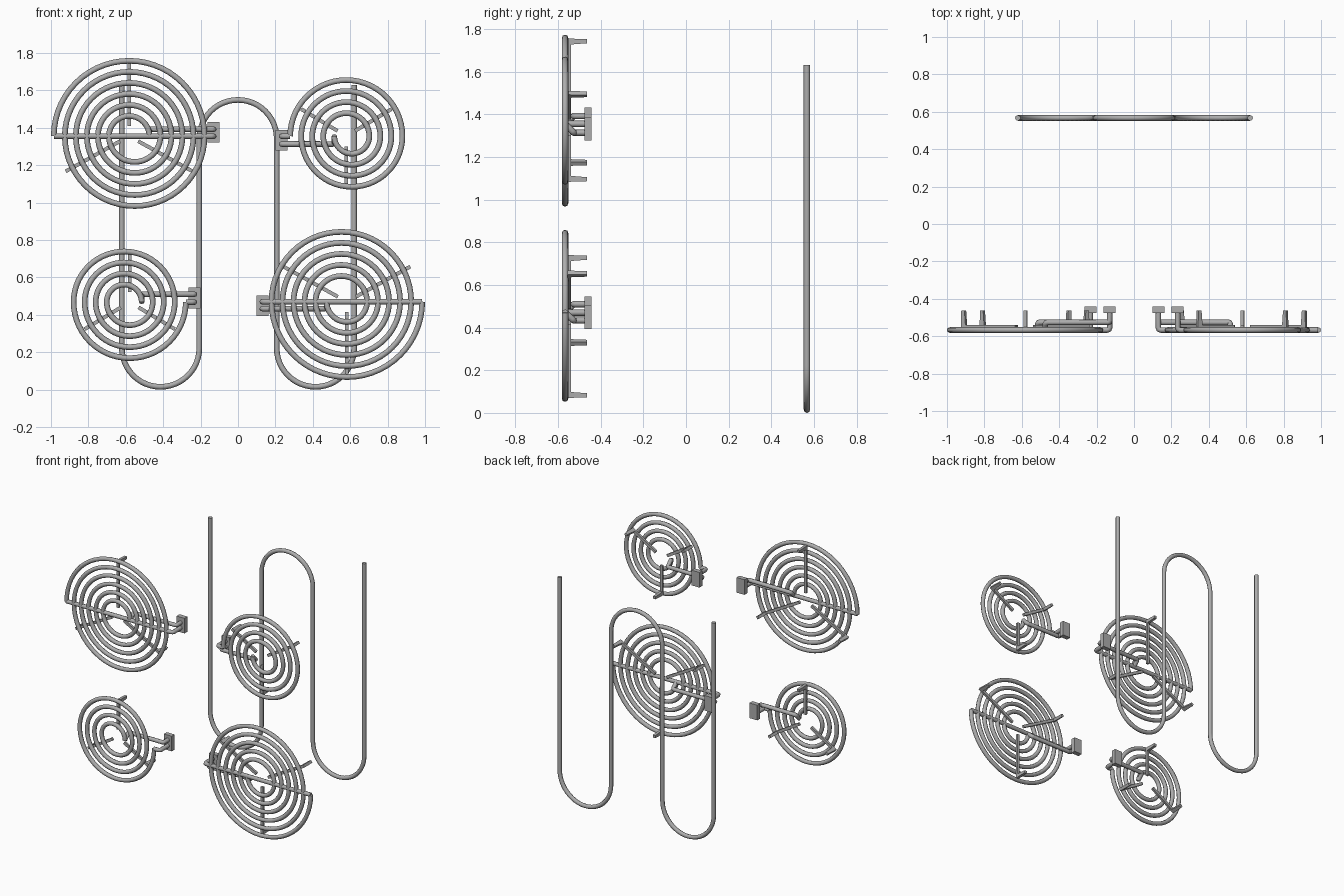
import bpy, bmesh, math
from mathutils import Vector

if "Cube" in bpy.data.objects:
    bpy.data.objects.remove(bpy.data.objects["Cube"])

metal = bpy.data.materials.new("grey_metal")
metal.diffuse_color = (0.42, 0.42, 0.42, 1)
metal.use_nodes = True
metal.node_tree.nodes["Principled BSDF"].inputs["Base Color"].default_value = metal.diffuse_color

COIL_Y, BACK_Y, TUBE = -0.567, 0.567, 0.015
PITCH = 0.0295


def finish(obj):
    obj.data.materials.append(metal)
    bpy.ops.object.select_all(action='DESELECT')
    obj.select_set(True)
    bpy.context.view_layer.objects.active = obj
    if obj.type == 'CURVE':
        bpy.ops.object.convert(target='MESH')
    bpy.ops.object.shade_smooth_by_angle(angle=math.radians(50))


def tube(name, points):
    cu = bpy.data.curves.new(name, 'CURVE')
    cu.dimensions = '3D'
    cu.bevel_depth = TUBE
    cu.bevel_resolution = 2
    cu.use_fill_caps = True
    sp = cu.splines.new('POLY')
    sp.points.add(len(points) - 1)
    for p, co in zip(sp.points, points):
        p.co = (*co, 1)
    obj = bpy.data.objects.new(name, cu)
    bpy.context.collection.objects.link(obj)
    finish(obj)


def rounded(points, r=0.014):
    """Cut each inner corner of a path into a short three-point bend."""
    pts = [Vector(p) for p in points]
    out = [pts[0]]
    for a, b, c in zip(pts, pts[1:], pts[2:]):
        p, q = b + (a - b).normalized() * r, b + (c - b).normalized() * r
        out += [p, (p + q + 2 * b) / 4, q]
    return out + [pts[-1]]


def burner(name, cx, cz, s, R, halves, side, stem, drop, arms):
    """Spiral coil; s = -1 turns it half round, side is the terminal direction."""
    def at(u, y, w):
        return (cx + s * u, y, cz + s * w)

    # spiral made of shrinking half circles around two alternating centres
    coil = []
    n = 28
    for k in range(halves):
        r, off = R - k * PITCH, PITCH * (k % 2)
        for i in range(n + (k == halves - 1)):
            a = math.pi * ((0 if k % 2 else 1) - i / n)
            coil.append(at(off + r * math.cos(a), COIL_Y, r * math.sin(a)))
    tube(name + "_coil", coil)

    # outer lead runs straight to the terminal, then turns back
    tube(name + "_outer_lead", rounded([
        at(-R, COIL_Y, 0), at(stem, COIL_Y, 0), at(stem, -0.465, 0)]))

    # inner lead drops behind the coil before reaching the terminal
    u_end = (coil[-1][0] - cx) * s
    w = drop * side
    tube(name + "_inner_lead", rounded([
        at(u_end, COIL_Y, 0), at(u_end, -0.526, w),
        at(stem, -0.526, w), at(stem, -0.465, w)], 0.01))

    # terminal block
    bpy.ops.mesh.primitive_cube_add(size=1, location=at(stem, -0.459, 0.022 * side))
    block = bpy.context.object
    block.name = name + "_terminal_block"
    block.scale = (0.064, 0.034, 0.11)
    bpy.ops.object.transform_apply(location=False, rotation=False, scale=True)
    finish(block)

    # three flat radial supports with a foot at the outer end
    bm = bmesh.new()
    for deg, arm in arms:
        profile = [(0.055, -0.556), (arm, -0.556), (arm - 0.003, -0.463),
                   (arm - 0.022, -0.463), (arm - 0.028, -0.540), (0.055, -0.540)]
        a = math.radians(deg)
        du, dw = math.cos(a), math.sin(a)
        rings = [[bm.verts.new(at(du * r - dw * h, y, dw * r + du * h)) for r, y in profile]
                 for h in (-0.01, 0.01)]
        bm.faces.new(rings[0])
        bm.faces.new(rings[1][::-1])
        for i in range(6):
            j = (i + 1) % 6
            bm.faces.new((rings[0][j], rings[0][i], rings[1][i], rings[1][j]))
    bmesh.ops.recalc_face_normals(bm, faces=bm.faces)
    me = bpy.data.meshes.new(name + "_supports")
    bm.to_mesh(me)
    bm.free()
    obj = bpy.data.objects.new(name + "_supports", me)
    bpy.context.collection.objects.link(obj)
    finish(obj)


# four burners: each size appears twice, the second turned half round
large = dict(R=0.403, halves=11, side=1, stem=0.452, drop=0.037,
             arms=((90, 0.40), (209, 0.388), (331, 0.388)))
small = dict(R=0.30, halves=8, side=-1, stem=-0.346, drop=0.042,
             arms=((270, 0.272), (31, 0.282), (149, 0.282)))
burner("upper_large_burner", -0.582, 1.355, 1, **large)
burner("lower_large_burner", 0.582, 0.470, -1, **large)
burner("upper_small_burner", 0.579, 1.355, 1, **small)
burner("lower_small_burner", -0.579, 0.468, -1, **small)

# serpentine heating tube at the back
B = 0.207
path = [(-3 * B, BACK_Y, 1.63)]
for cx, cz, up in ((-2 * B, B + TUBE, -1), (0, 1.342, 1), (2 * B, B + TUBE, -1)):
    for i in range(25):
        a = math.pi * (1 - i / 24)
        path.append((cx + B * math.cos(a), BACK_Y, cz + up * B * math.sin(a)))
path.append((3 * B, BACK_Y, 1.63))
tube("serpentine_tube", path)
